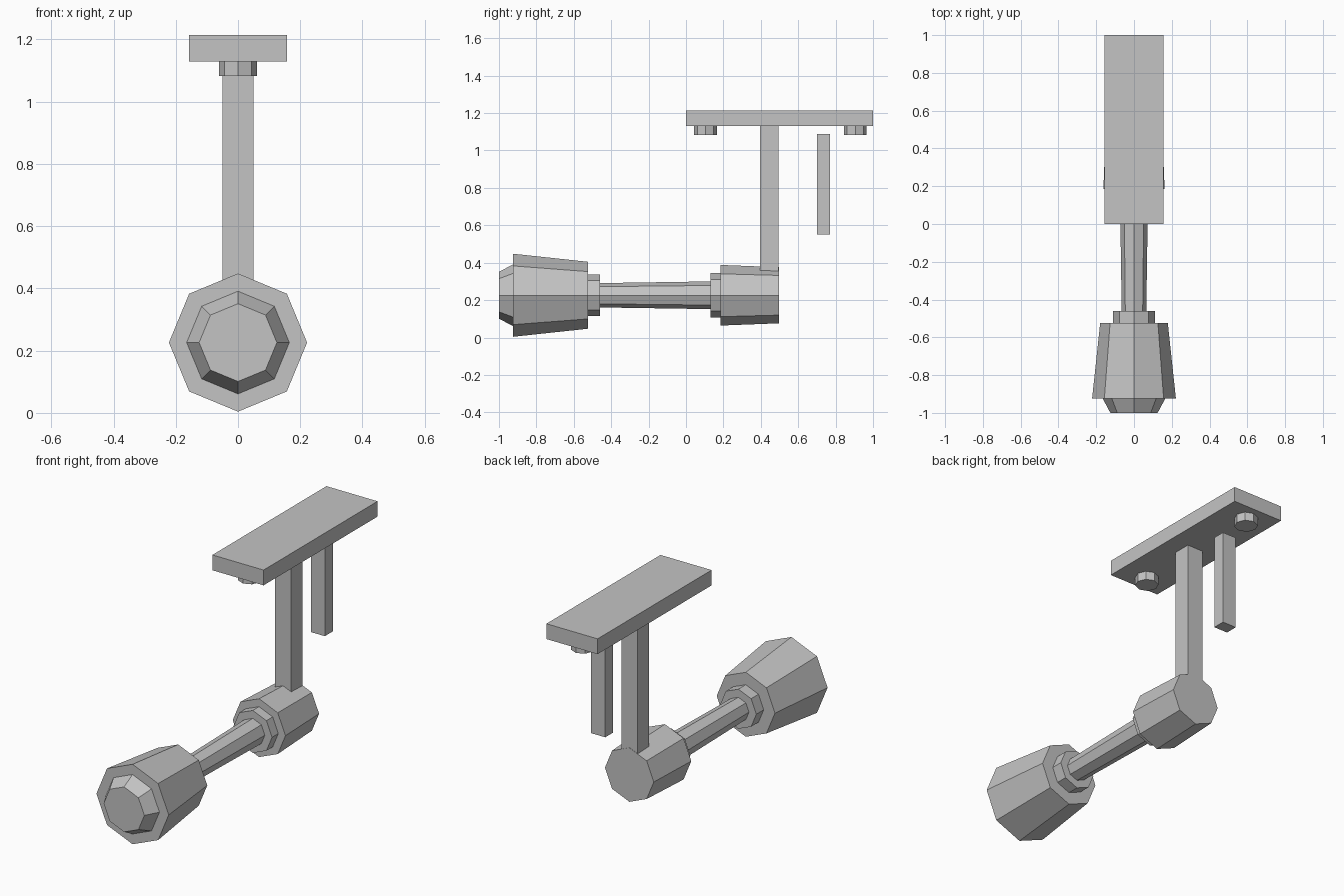
import bpy
import bmesh
from math import cos, sin, pi

cube = bpy.data.objects.get("Cube")
if cube:
    bpy.data.objects.remove(cube, do_unlink=True)

# One plain grey for everything
grey = bpy.data.materials.new("plain grey")
grey.use_nodes = True
colour = (0.55, 0.55, 0.55, 1)
grey.diffuse_color = colour
grey.node_tree.nodes["Principled BSDF"].inputs["Base Color"].default_value = colour

SIDES = 8
AXIS_Z = 0.226


def finish(name, bm):
    bmesh.ops.recalc_face_normals(bm, faces=bm.faces)
    mesh = bpy.data.meshes.new(name)
    bm.to_mesh(mesh)
    bm.free()
    mesh.materials.append(grey)
    obj = bpy.data.objects.new(name, mesh)
    bpy.context.collection.objects.link(obj)
    return obj


def box(name, x, y, z):
    """Box spanning -x..x and the given y and z ranges."""
    bm = bmesh.new()
    bmesh.ops.create_cube(bm, size=1)
    for v in bm.verts:
        v.co = (2 * x * v.co.x, y[v.co.y > 0], z[v.co.z > 0])
    return finish(name, bm)


def turned(name, profile, place):
    """Closed octagonal solid from (position, radius) rings along an axis."""
    bm = bmesh.new()
    rings = []
    for along, r in profile:
        angles = [2 * pi * i / SIDES for i in range(SIDES)]
        rings.append([bm.verts.new(place(r * cos(a), r * sin(a), along)) for a in angles])
    for a, b in zip(rings, rings[1:]):
        for i in range(SIDES):
            j = (i + 1) % SIDES
            bm.faces.new((a[i], a[j], b[j], b[i]))
    bm.faces.new(rings[0])
    bm.faces.new(rings[-1])
    return finish(name, bm)


def along_y(u, v, t):
    return (u, t, AXIS_Z + v)


# Horizontal shaft: tapered head with nose, collars, rod and rear barrel
turned("nose", [(-1, 0.125), (-0.925, 0.165)], along_y)
turned("head", [(-0.925, 0.222), (-0.525, 0.179)], along_y)
turned("front_collar", [(-0.525, 0.11), (-0.46, 0.11)], along_y)
turned("rod", [(-0.46, 0.065), (0.13, 0.074)], along_y)
turned("rear_collar", [(0.13, 0.118), (0.185, 0.118)], along_y)
turned("rear_barrel", [(0.185, 0.162), (0.497, 0.15)], along_y)

# Upright post, hanging bar and top plate
box("post", 0.05, (0.395, 0.495), (0.33, 1.13))
box("hanging_bar", 0.043, (0.70, 0.77), (0.55, 1.087))
box("top_plate", 0.157, (0, 1), (1.13, 1.215))

# Bolt heads under the plate
for name, y in (("front_bolt", 0.104), ("rear_bolt", 0.905)):
    turned(name, [(1.082, 0.061), (1.13, 0.061)],
           lambda u, v, t, y=y: (u, y + v, t))
